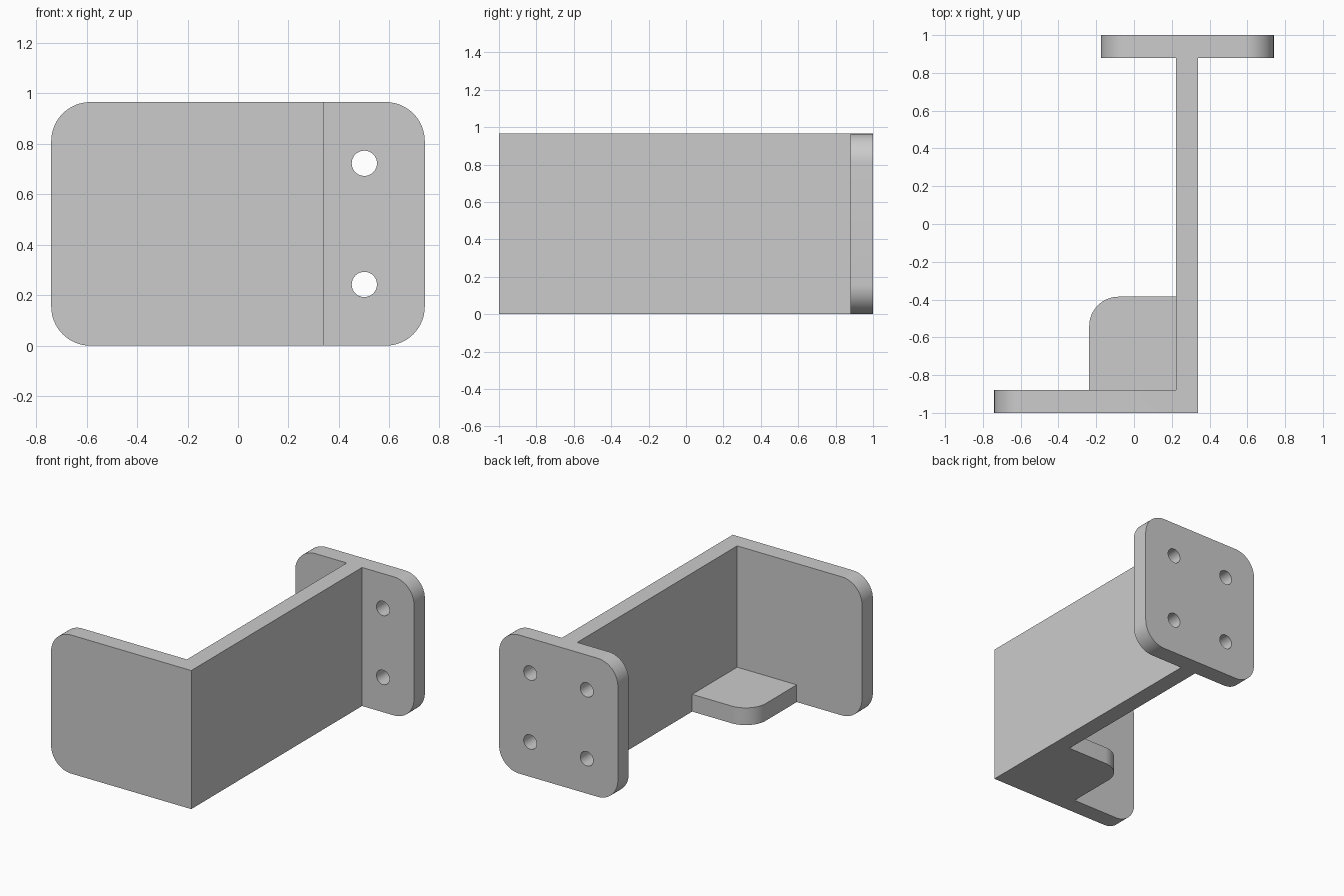
import bpy, bmesh
from math import radians
from mathutils import Matrix

if "Cube" in bpy.data.objects:
    bpy.data.objects.remove(bpy.data.objects["Cube"])

HEIGHT = 0.965      # overall height
T = 0.12            # plate thickness
RADIUS = 0.155      # corner radius
WEB_L, WEB_R = 0.222, 0.34

grey = bpy.data.materials.new("plain grey")
grey.use_nodes = True
grey.diffuse_color = (0.6, 0.6, 0.6, 1)
grey.node_tree.nodes["Principled BSDF"].inputs["Base Color"].default_value = grey.diffuse_color


def finish(name, bm):
    bmesh.ops.recalc_face_normals(bm, faces=bm.faces)
    mesh = bpy.data.meshes.new(name)
    bm.to_mesh(mesh)
    bm.free()
    mesh.materials.append(grey)
    obj = bpy.data.objects.new(name, mesh)
    bpy.context.collection.objects.link(obj)
    return obj


def extruded(name, outline, height, rounded):
    """Extrude a plan outline upward and round the edges picked by the rule."""
    bm = bmesh.new()
    face = bm.faces.new([bm.verts.new((x, y, 0)) for x, y in outline])
    top = bmesh.ops.extrude_face_region(bm, geom=[face])["geom"]
    bmesh.ops.translate(bm, vec=(0, 0, height),
                        verts=[v for v in top if isinstance(v, bmesh.types.BMVert)])
    edges = [e for e in bm.edges if rounded(*e.verts)]
    bmesh.ops.bevel(bm, geom=edges, offset=RADIUS, segments=16,
                    profile=0.5, affect='EDGES')
    return finish(name, bm)


def combine(target, tool, operation):
    mod = target.modifiers.new(tool.name, 'BOOLEAN')
    mod.operation, mod.solver, mod.object = operation, 'EXACT', tool
    bpy.context.view_layer.objects.active = target
    bpy.ops.object.modifier_apply(modifier=mod.name)
    bpy.data.objects.remove(tool)


# Web with front flange and back mounting plate, in one plan outline
BACK_L, BACK_R, FRONT_L = -0.175, 0.74, -0.74
plan = [(FRONT_L, -1), (WEB_R, -1), (WEB_R, 1 - T), (BACK_R, 1 - T), (BACK_R, 1),
        (BACK_L, 1), (BACK_L, 1 - T), (WEB_L, 1 - T), (WEB_L, T - 1), (FRONT_L, T - 1)]


def plate_corner(a, b):
    ends = any(abs(a.co.x - x) < 0.001 for x in (BACK_L, BACK_R, FRONT_L))
    return ends and abs(a.co.x - b.co.x) < 0.001 and abs(a.co.z - b.co.z) < 0.001


bracket = extruded("bracket", plan, HEIGHT, plate_corner)

# Support shelf in the inner corner, sunk slightly into both walls
SHELF_L, SHELF_BACK, SINK = -0.237, -0.385, 0.05
shelf_plan = [(SHELF_L, T - 1 - SINK), (WEB_L + SINK, T - 1 - SINK),
              (WEB_L + SINK, SHELF_BACK), (SHELF_L, SHELF_BACK)]
shelf = extruded("support_shelf", shelf_plan, T, lambda a, b: all(
    abs(v.co.x - SHELF_L) + abs(v.co.y - SHELF_BACK) < 0.001 for v in (a, b)))
combine(bracket, shelf, 'UNION')

# Four screw holes through the back plate
bm = bmesh.new()
middle = (BACK_L + BACK_R) / 2
for side in (-1, 1):
    for level in (-1, 1):
        place = (Matrix.Translation((middle + side * 0.218, 1 - T / 2, HEIGHT / 2 + level * 0.24))
                 @ Matrix.Rotation(radians(90), 4, 'X'))
        bmesh.ops.create_cone(bm, cap_ends=True, segments=40, radius1=0.05,
                              radius2=0.05, depth=T * 2, matrix=place)
combine(bracket, finish("screw_holes", bm), 'DIFFERENCE')

# Smooth the round corners and hole walls, keep the other edges sharp
bpy.ops.object.select_all(action='DESELECT')
bracket.select_set(True)
bpy.context.view_layer.objects.active = bracket
bpy.ops.object.shade_smooth_by_angle(angle=radians(30))
